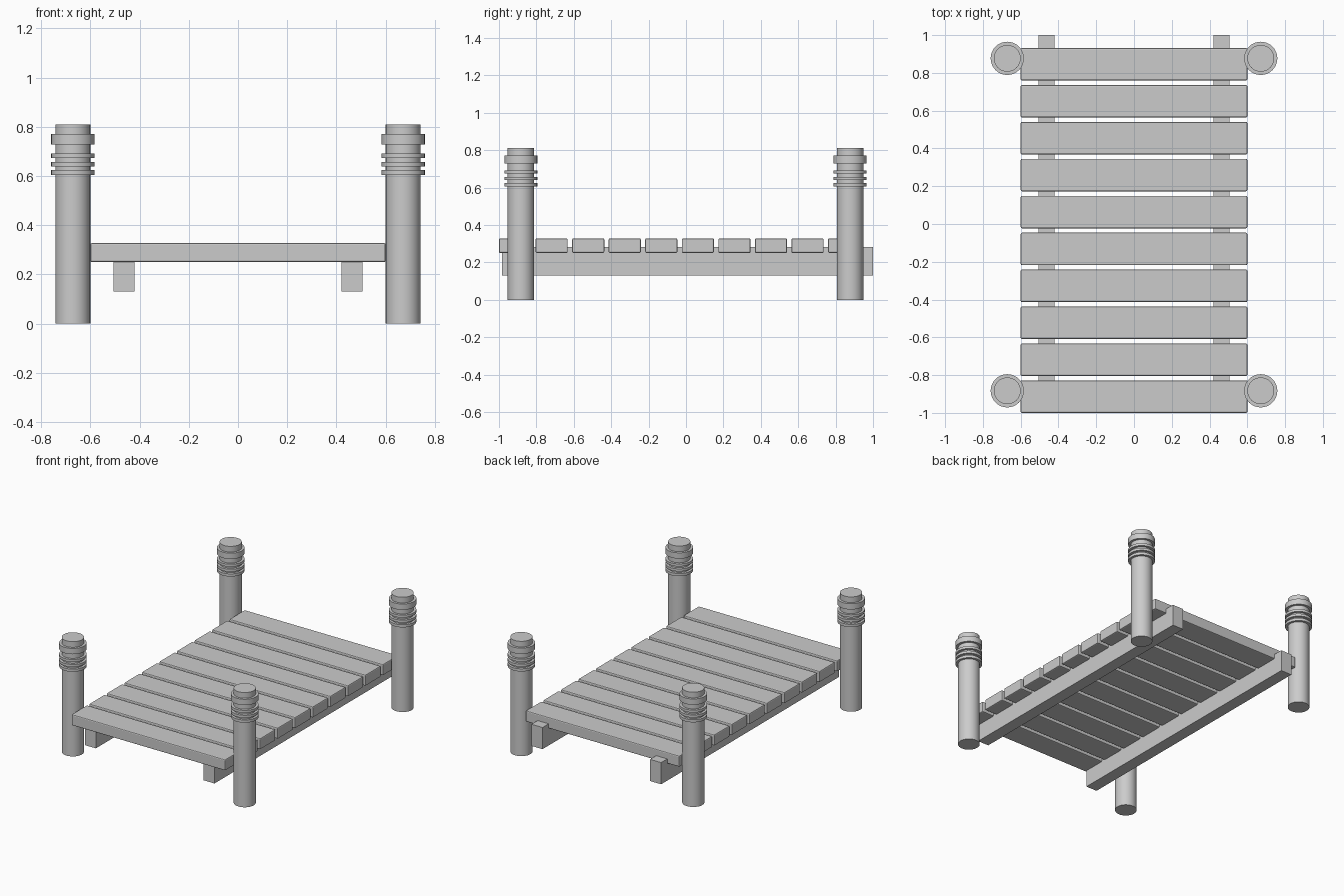
import bpy
import bmesh
import math

cube = bpy.data.objects.get("Cube")
if cube:
    bpy.data.objects.remove(cube, do_unlink=True)

GREY = (0.6, 0.6, 0.6, 1)
grey = bpy.data.materials.new("plain grey")
grey.use_nodes = True
grey.diffuse_color = GREY
grey.node_tree.nodes["Principled BSDF"].inputs["Base Color"].default_value = GREY


def box(name, low, high, bevel=0):
    """Box between two corners, with an optional softened edge."""
    bpy.ops.mesh.primitive_cube_add(size=1, location=[(a + b) / 2 for a, b in zip(low, high)])
    ob = bpy.context.object
    ob.name = name
    ob.scale = [b - a for a, b in zip(low, high)]
    bpy.ops.object.transform_apply(location=False, rotation=False, scale=True)
    ob.data.materials.append(grey)
    if bevel:
        mod = ob.modifiers.new("soft edges", 'BEVEL')
        mod.width = bevel
        mod.segments = 2
    return ob


def lathe(name, profile, x, y, sides=32):
    """Closed solid turned around a vertical axis from (radius, height) points."""
    bm = bmesh.new()
    rings = []
    for r, z in profile:
        rings.append([bm.verts.new((r * math.cos(a), r * math.sin(a), z))
                      for a in (2 * math.pi * i / sides for i in range(sides))])
    for lower, upper in zip(rings, rings[1:]):
        for i in range(sides):
            j = (i + 1) % sides
            bm.faces.new((lower[i], lower[j], upper[j], upper[i]))
    bm.faces.new(rings[0][::-1])
    bm.faces.new(rings[-1])
    mesh = bpy.data.meshes.new(name)
    bm.to_mesh(mesh)
    bm.free()
    ob = bpy.data.objects.new(name, mesh)
    ob.location = (x, y, 0)
    mesh.materials.append(grey)
    bpy.context.collection.objects.link(ob)
    bpy.ops.object.select_all(action='DESELECT')
    ob.select_set(True)
    bpy.context.view_layer.objects.active = ob
    bpy.ops.object.shade_smooth_by_angle(angle=math.radians(30))
    return ob


# Deck planks
PITCH, WIDTH = 0.1955, 0.172
for i in range(10):
    y = -1 + i * PITCH
    box(f"plank_{i + 1}", (-0.6, y, 0.25), (0.6, y + WIDTH, 0.328), bevel=0.007)

# Long beams under the deck
for side, x in (("right", -0.463), ("left", 0.463)):
    box(f"{side}_beam", (x - 0.043, -0.985, 0.13), (x + 0.043, 1, 0.283))

# Corner posts with three thin rope rings and one wide collar
POST, BAND = 0.071, 0.088
profile = [(POST, 0)]
for low, high in ((0.605, 0.624), (0.639, 0.657), (0.674, 0.692), (0.729, 0.77)):
    profile += [(POST, low), (BAND, low), (BAND, high), (POST, high)]
profile.append((POST, 0.81))
for side, x in (("right", -0.671), ("left", 0.671)):
    for end, y in (("front", -0.883), ("back", 0.877)):
        lathe(f"{end}_{side}_post", profile, x, y)
